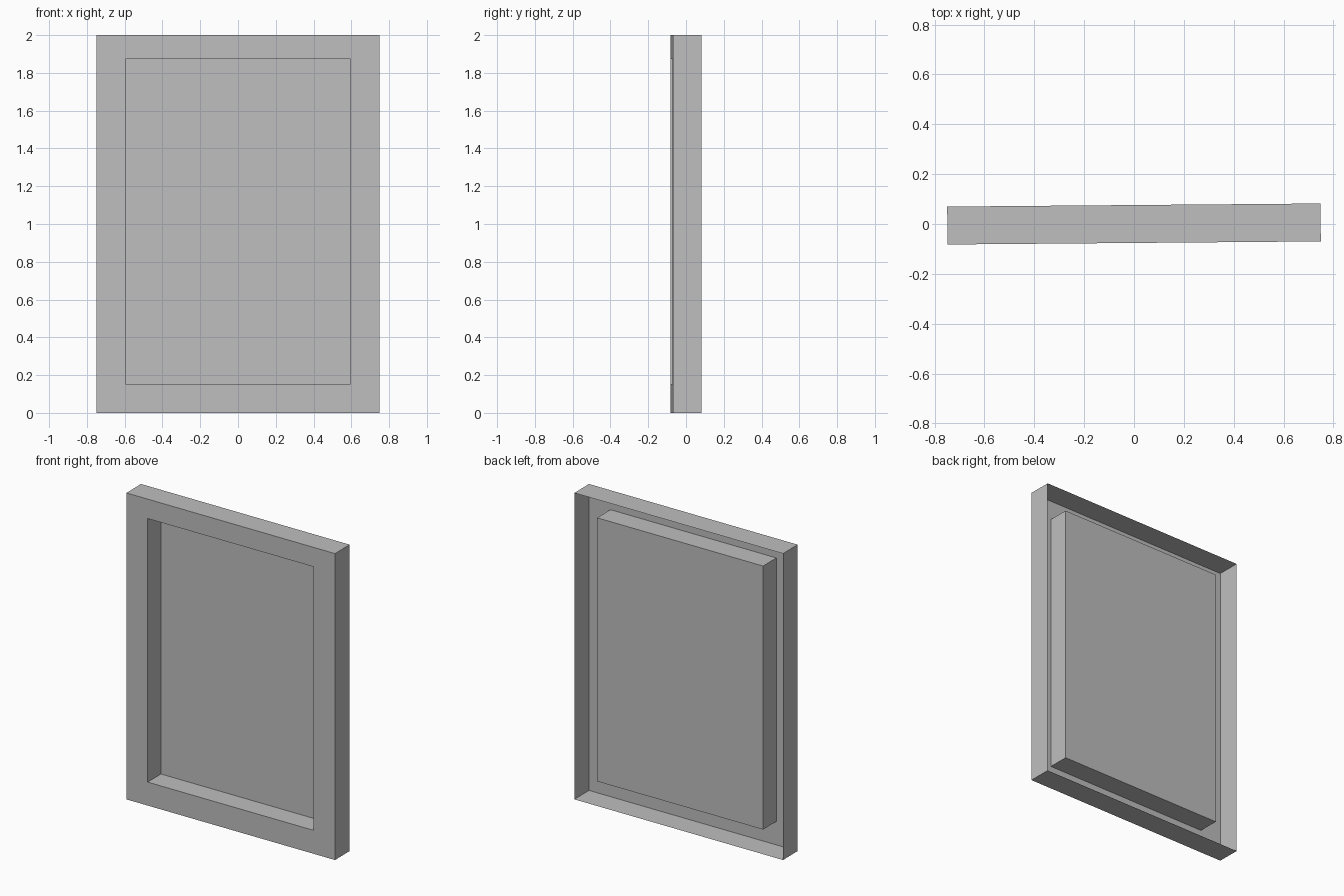
import bpy
import bmesh

cube = bpy.data.objects.get("Cube")
if cube:
    bpy.data.objects.remove(cube, do_unlink=True)

# Single matte grey
grey = bpy.data.materials.new("light_grey")
grey.use_nodes = True
colour = (0.52, 0.52, 0.52, 1)
grey.diffuse_color = colour
grey.node_tree.nodes["Principled BSDF"].inputs["Base Color"].default_value = colour

FRONT, BACK = -0.076, 0.076
PANEL = 0.062           # depth of the recessed panel
OUTER = (-0.749, 0.749, 0.0, 2.0)
INNER = (-0.596, 0.595, 0.153, 1.873)

bm = bmesh.new()


def ring(rect, y):
    """Rectangle of vertices at depth y."""
    x0, x1, z0, z1 = rect
    return [bm.verts.new((x, y, z)) for x, z in
            ((x0, z0), (x1, z0), (x1, z1), (x0, z1))]


def bridge(a, b):
    """Band of four faces between two rectangles."""
    for i in range(4):
        j = (i + 1) % 4
        bm.faces.new((a[i], a[j], b[j], b[i]))


# Open-backed shell: outer walls, front border, recess walls, panel
rings = [ring(OUTER, BACK), ring(OUTER, FRONT),
         ring(INNER, FRONT), ring(INNER, PANEL)]
for a, b in zip(rings, rings[1:]):
    bridge(a, b)
bm.faces.new(rings[-1])

mesh = bpy.data.meshes.new("framed_panel")
bm.to_mesh(mesh)
bm.free()
mesh.materials.append(grey)

# The panel hangs very slightly askew
panel = bpy.data.objects.new("framed_panel", mesh)
panel.rotation_euler.z = 0.0083
bpy.context.collection.objects.link(panel)
